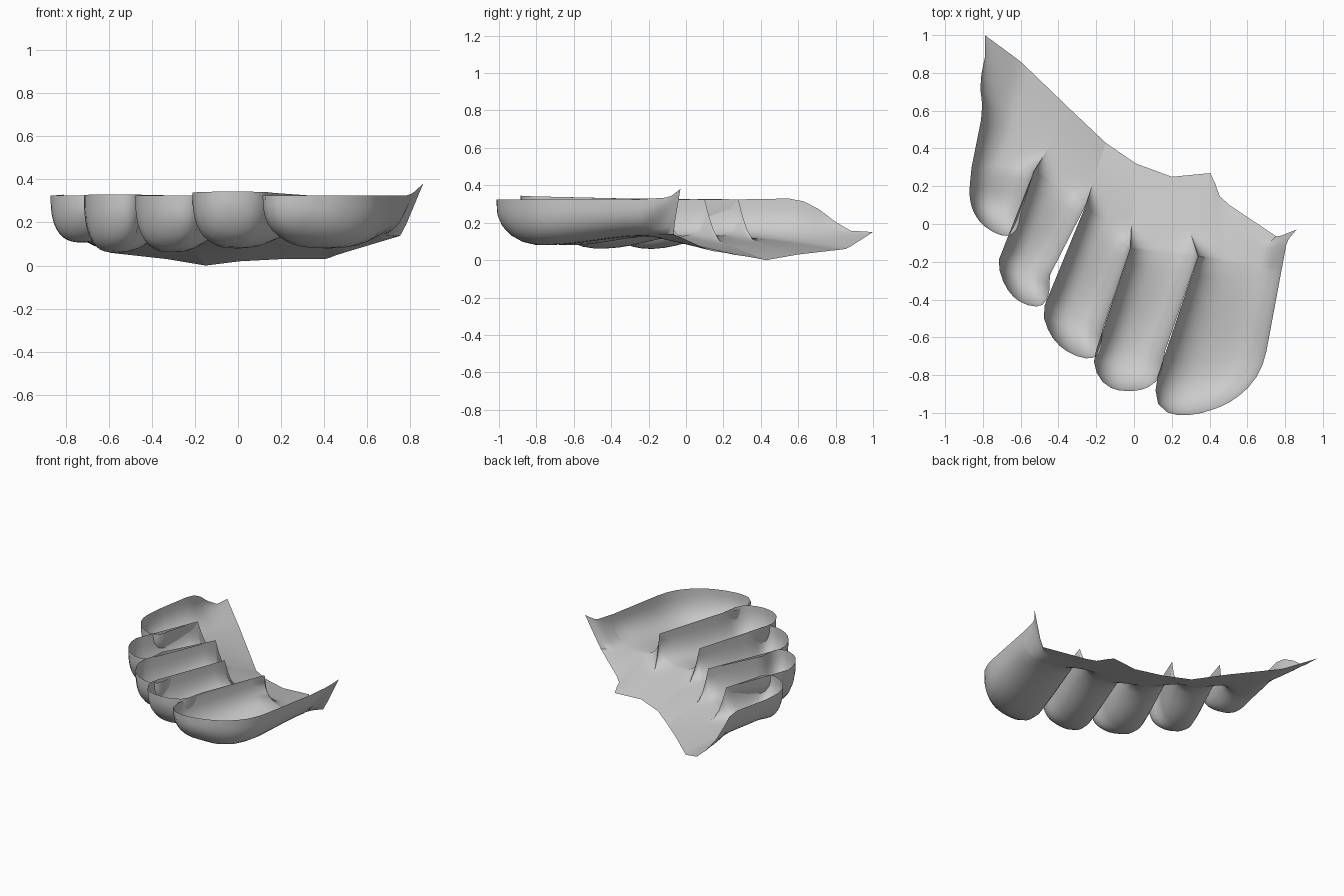
import bpy, bmesh, math
from mathutils import Vector

if "Cube" in bpy.data.objects:
    bpy.data.objects.remove(bpy.data.objects["Cube"])

RIM, CREASE = 0.325, 0.13
COLS, ROWS, REAR = 20, 14, 10


def at(path, t):
    """Point at arc-length fraction t of a polyline."""
    lens = [(b - a).length for a, b in zip(path, path[1:])]
    d = t * sum(lens)
    for a, b, l in zip(path, path[1:], lens):
        if d <= l:
            return a.lerp(b, d / l)
        d -= l
    return path[-1].copy()


def wall(s):
    """Rounded trough profile: 0 in the middle, 1 at the edges."""
    return 1 - max(0.0, 1 - abs(s) ** 2.6) ** (1 / 2.6)


def smooth(t):
    t = min(1, max(0, t))
    return t * t * (3 - 2 * t)


def rim_path(tip, shoulder, other, web):
    """Quarter superellipse from the tip to a shoulder, then straight to the web."""
    mid = (shoulder + other) / 2
    path = []
    for k in range(7):
        a = k / 6 * math.pi / 2
        path.append(mid + (tip - mid) * math.cos(a) ** .85 + (shoulder - mid) * math.sin(a) ** .85)
    return path + [web]


# rear cut edge of the pad, from the little-toe side to the big-toe side
BACK = [Vector(p) for p in (
    (-.79, 1, .15), (-.6, .86, .06), (-.33, .6, .03), (-.15, .43, 0), (.01, .32, .02),
    (.2, .25, .03), (.41, .27, .03), (.46, .13, .05), (.76, -.07, .14), (.86, -.03, .38))]
SPLIT = (0, 2, 3, 4, 5, 9)

# web points between toes, with the outer rims at both ends
WEB = [Vector((x, y, RIM)) for x, y in (
    (-.86, .3), (-.53, .28), (-.255, .1), (-.02, -.13), (.34, -.17), (.78, -.25))]

# rims where the two outer toes run back to the cut edge
LITTLE_RIM = [WEB[0], Vector((-.8, .6, .33)), Vector((-.82, .77, .24)),
              Vector((-.79, .83, .16)), BACK[0]]
BIG_RIM = [WEB[5], Vector((.81, -.09, .335)), BACK[-1]]

bm = bmesh.new()
S = [math.sin(math.pi / 2 * (2 * j / COLS - 1)) for j in range(COLS + 1)]


def toe_strip(n, left, right, tip, low, top):
    sl, sr, tp = (Vector((*p, RIM)) for p in (left, right, tip))
    L = rim_path(tp, sl, sr, WEB[n])
    R = rim_path(tp, sr, sl, WEB[n + 1])
    back = BACK[SPLIT[n]:SPLIT[n + 1] + 1]
    B0, B1 = back[0], back[-1]
    grid = []
    # toe trough, rounded at the tip
    for i in range(ROWS + 1):
        v = (i / ROWS) ** 1.4
        a, b = at(L, v), at(R, v)
        d = min(1, ((a + b) / 2 - tp).length / .24)
        depth = max(0, 1 - (1 - d) ** 2.4) ** (1 / 2.4)
        rim = RIM + (top - RIM) * (1 - v)
        floor = low + (CREASE - low) * smooth((v - .45) / .55)
        row = []
        for s in S:
            p = a.lerp(b, (s + 1) / 2)
            p.z = rim - (rim - floor) * depth * (1 - wall(s))
            row.append(p)
        grid.append(row)
    # pad behind the toe, blending to the rear cut edge
    for k in range(1, REAR + 1):
        f = (k / REAR) ** 1.6
        web = max(0, 1 - f / .28) ** 2
        ends = []
        for start, bz, outer in ((WEB[n], B0, LITTLE_RIM if n == 0 else None),
                                 (WEB[n + 1], B1, BIG_RIM if n == 4 else None)):
            if outer:
                p = at(outer, f)
            else:
                p = start.lerp(bz, f)
                base = (1 - f) * CREASE + f * bz.z
                p.z = base + (RIM - base) * web
            ends.append(p)
        row = []
        for s in S:
            u = (s + 1) / 2
            e = at(back, u)
            p = ends[0].lerp(ends[1], u) + f * (e - B0.lerp(B1, u))
            edge, bz = (ends[0], B0) if s < 0 else (ends[1], B1)
            p.z = (1 - f) * CREASE + f * e.z
            p.z += (edge.z - (1 - f) * CREASE - f * bz.z) * wall(s)
            row.append(p)
        grid.append(row)
    vs = [[bm.verts.new(p) for p in row] for row in grid]
    for r0, r1 in zip(vs, vs[1:]):
        for j in range(COLS):
            bm.faces.new((r0[j], r1[j], r1[j + 1], r0[j + 1]))


# five toes, little to big: left shoulder, right shoulder, tip, lowest z, rim z
toe_strip(0, (-.87, .2), (-.6, .05), (-.75, -.04), .095, .325)
toe_strip(1, (-.72, -.2), (-.45, -.28), (-.56, -.43), .06, .33)
toe_strip(2, (-.485, -.46), (-.17, -.57), (-.3, -.7), .062, .325)
toe_strip(3, (-.215, -.71), (.155, -.7), (-.02, -.885), .08, .345)
toe_strip(4, (.12, -.82), (.7, -.68), (.36, -1), .08, .325)

# weld the strips into one open skin
bmesh.ops.remove_doubles(bm, verts=bm.verts, dist=0.0008)
me = bpy.data.meshes.new("foot_underside")
bm.to_mesh(me)
bm.free()
ob = bpy.data.objects.new("foot_underside", me)
bpy.context.collection.objects.link(ob)
bpy.context.view_layer.objects.active = ob
ob.select_set(True)
bpy.ops.object.shade_smooth_by_angle(angle=math.radians(50))
